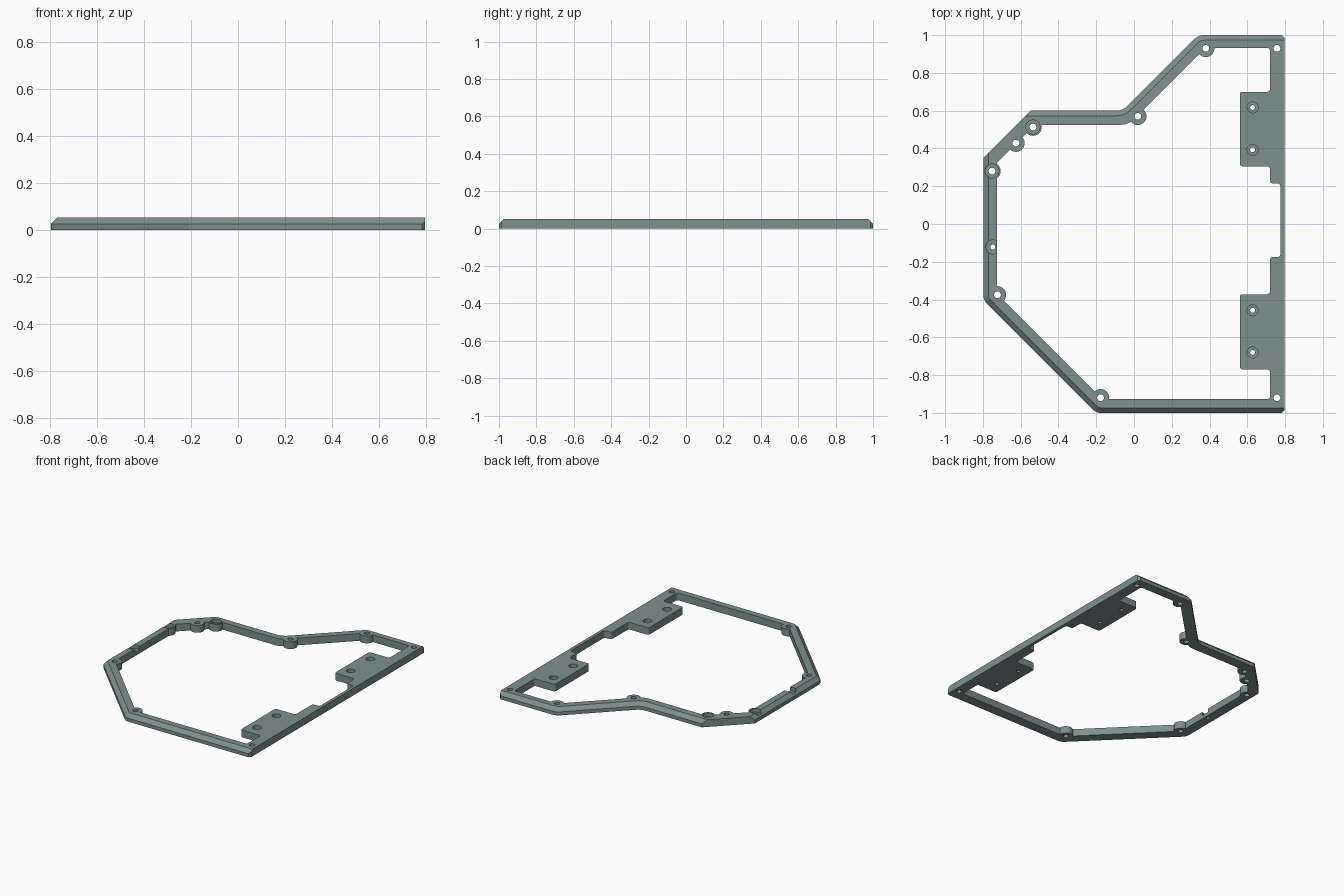
import bpy, bmesh, math
from mathutils import Vector

if "Cube" in bpy.data.objects:
    bpy.data.objects.remove(bpy.data.objects["Cube"])

H, CH, XR = 0.052, 0.027, 0.797   # height, chamfer size, right edge

mat = bpy.data.materials.new("grey_green")
mat.diffuse_color = (0.21, 0.28, 0.27, 1)
mat.use_nodes = True
mat.node_tree.nodes["Principled BSDF"].inputs["Base Color"].default_value = mat.diffuse_color


def rounded(corners, inset=0.0, seg=6):
    """Round each (x, y, r) corner of a counter-clockwise outline, moved inwards by inset."""
    out, n = [], len(corners)
    for i, (x, y, r) in enumerate(corners):
        p = Vector((x, y))
        a = (p - Vector(corners[i - 1][:2])).normalized()
        b = (Vector(corners[(i + 1) % n][:2]) - p).normalized()
        na, nb = Vector((-a.y, a.x)), Vector((-b.y, b.x))
        miter = (na + nb) / (1 + na.dot(nb))
        if r == 0:
            out.append(p + miter * inset)
            continue
        side = 1 if a.x * b.y - a.y * b.x > 0 else -1
        c = p + miter * r * side
        turn = math.atan2(a.x * b.y - a.y * b.x, a.dot(b))
        start = math.atan2(-na.y * side, -na.x * side)
        rad = r - inset * side
        for k in range(seg + 1):
            t = start + turn * k / seg
            out.append(c + Vector((math.cos(t), math.sin(t))) * rad)
    return out


def loft(name, layers):
    """Closed solid through a stack of (outline, z) layers."""
    bm = bmesh.new()
    rings = [[bm.verts.new((p.x, p.y, z)) for p in pts] for pts, z in layers]
    n = len(rings[0])
    for lo, hi in zip(rings, rings[1:]):
        for i in range(n):
            j = (i + 1) % n
            bm.faces.new((lo[i], lo[j], hi[j], hi[i]))
    bm.faces.new(rings[0][::-1])
    bm.faces.new(rings[-1])
    return finish(name, bm)


def finish(name, bm):
    bmesh.ops.recalc_face_normals(bm, faces=bm.faces)
    me = bpy.data.meshes.new(name)
    bm.to_mesh(me)
    bm.free()
    me.materials.append(mat)
    ob = bpy.data.objects.new(name, me)
    bpy.context.collection.objects.link(ob)
    return ob


def cylinders(name, items, z0, z1):
    """Upright cylinders at (x, y, r) as one mesh."""
    bm = bmesh.new()
    for x, y, r in items:
        made = bmesh.ops.create_cone(bm, cap_ends=True, segments=32, radius1=r,
                                     radius2=r, depth=z1 - z0)["verts"]
        bmesh.ops.translate(bm, verts=made, vec=(x, y, (z0 + z1) / 2))
    return finish(name, bm)


def cut(ob, cutter):
    cutter.hide_render = True
    m = ob.modifiers.new("cut", 'BOOLEAN')
    m.operation, m.solver, m.object = 'DIFFERENCE', 'EXACT', cutter
    bpy.context.view_layer.objects.active = ob
    bpy.ops.object.modifier_apply(modifier=m.name)
    bpy.data.objects.remove(cutter, do_unlink=True)


# frame body with chamfered upper outer edge
outer = [(1, -1, 0), (1, 1, 0), (0.34, 1, 0.08), (-0.06, 0.6, 0.08), (-XR, 0.6, 0),
         (-XR, -0.403, 0.06), (-0.2, -1, 0.06)]
frame = loft("frame", [(rounded(outer), 0), (rounded(outer), H - CH),
                       (rounded(outer, CH), H)])

# straight trims: right edge, its small corners, back left diagonal
bm = bmesh.new()
bm.from_mesh(frame.data)
for co, no in (((XR, 0, 0), (1, 0, 0)), ((XR, 0.987, 0), (1, 1, 0)),
               ((XR, -0.987, 0), (1, -1, 0)), ((-XR, 0.35, 0), (-1, 1, 0))):
    bmesh.ops.bisect_plane(bm, geom=bm.verts[:] + bm.edges[:] + bm.faces[:],
                           plane_co=co, plane_no=no, clear_outer=True)
    bmesh.ops.holes_fill(bm, edges=[e for e in bm.edges if e.is_boundary])
bmesh.ops.recalc_face_normals(bm, faces=bm.faces)
bm.to_mesh(frame.data)
bm.free()

# inner opening, stepped around the two mounting pads
R = 0.015
window = loft("window", [(rounded([
    (-0.169, -0.927, 0), (0.72, -0.927, R),
    (0.72, -0.77, R), (0.56, -0.77, R), (0.56, -0.372, R), (0.72, -0.372, R),
    (0.72, -0.175, R), (0.775, -0.175, R), (0.775, 0.215, R), (0.72, 0.215, R),
    (0.72, 0.305, R), (0.56, 0.305, R), (0.56, 0.70, R), (0.72, 0.70, R),
    (0.72, 0.932, R), (0.378, 0.932, 0), (-0.03, 0.525, 0.1), (-0.525, 0.525, 0),
    (-0.725, 0.325, 0), (-0.725, -0.369, 0)], 0, 4), z) for z in (-0.1, 0.2)])

# screw bosses stay solid where they bulge into the opening
screws = [(0.38, 0.93), (0.02, 0.57), (-0.625, 0.428), (-0.723, -0.375), (-0.177, -0.92)]
recessed = [(-0.535, 0.513), (-0.752, 0.28)]
pads = [(0.628, y) for y in (0.617, 0.393, -0.457, -0.68)]
cut(window, cylinders("bosses", [(x, y, 0.046) for x, y in screws + recessed], -0.2, 0.3))
cut(frame, window)

# through holes, then recesses for screw heads
corner = [(0.757, 0.93), (0.757, -0.92)]
notch = (-0.748, -0.122)
cut(frame, cylinders("holes", [(x, y, 0.018) for x, y in screws + corner + recessed]
                     + [(x, y, 0.013) for x, y in pads + [notch]], -0.1, 0.2))
cut(frame, cylinders("recesses", [(x, y, 0.037) for x, y in recessed + [notch]]
                     + [(x, y, 0.029) for x, y in pads], 0.025, 0.2))

# smooth round parts, keep creases
frame.select_set(True)
bpy.context.view_layer.objects.active = frame
bpy.ops.object.shade_smooth_by_angle(angle=math.radians(25))
